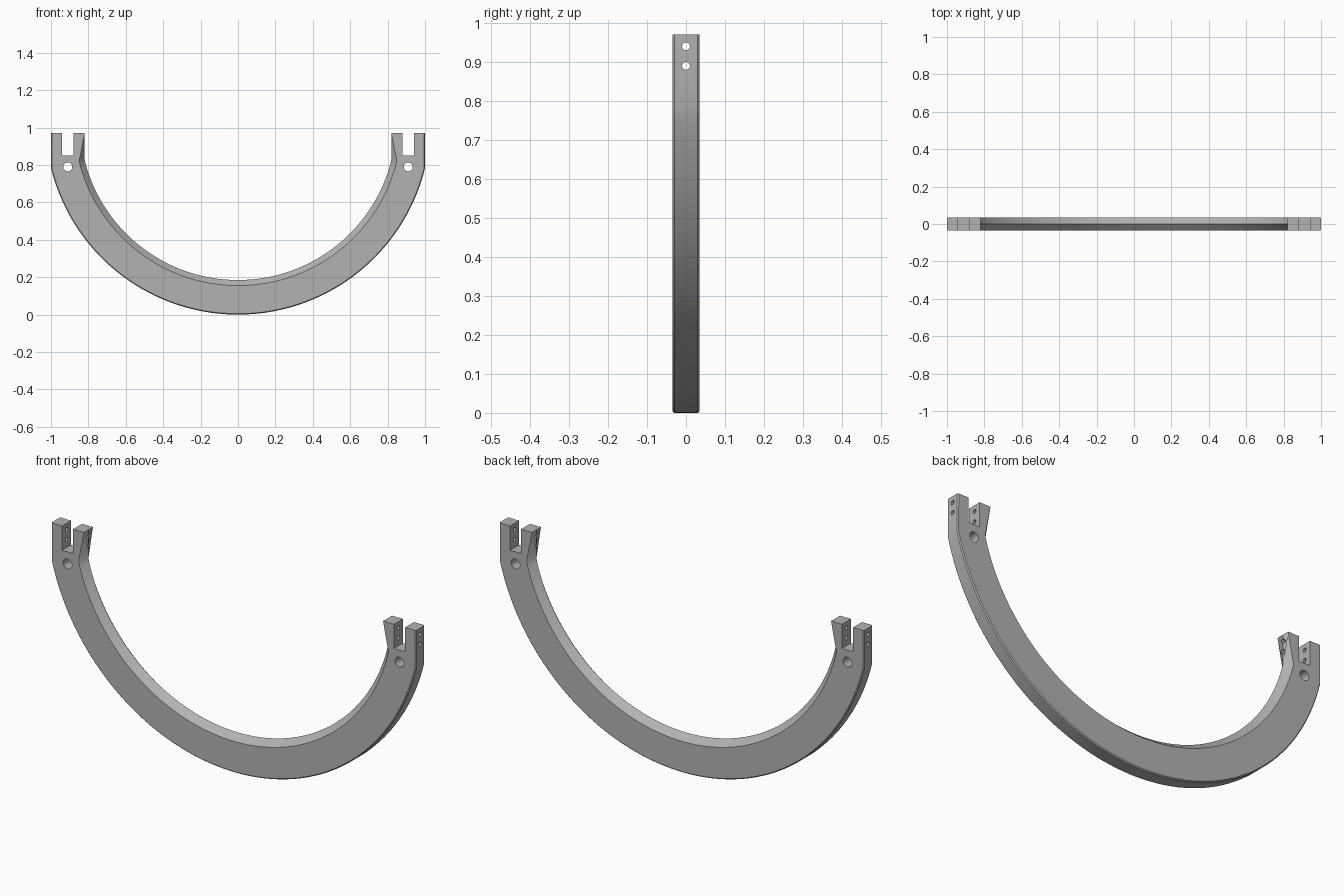
import bpy, bmesh, math
from mathutils import Matrix

if "Cube" in bpy.data.objects:
    bpy.data.objects.remove(bpy.data.objects["Cube"])

grey = bpy.data.materials.new("plain grey")
grey.diffuse_color = (0.45, 0.45, 0.45, 1)
grey.use_nodes = True
grey.node_tree.nodes["Principled BSDF"].inputs["Base Color"].default_value = grey.diffuse_color

CZ = 1.03                          # arc centre height
R_OUT, R_FACE, R_RIDGE = 1.03, 0.875, 0.845
HALF, CH, TOP = 0.035, 0.005, 0.97
END = math.acos(1 / R_OUT)         # arc stops this far below horizontal
SEGS = 96


def section(place, outer, face, ridge):
    """Cross-section: chamfered outside, ridged inside."""
    pts = [(face, -HALF), (ridge, 0), (face, HALF), (outer - CH, HALF),
           (outer, HALF - CH), (outer, CH - HALF), (outer - CH, -HALF)]
    return [place(r, y) for r, y in pts]


# Curved yoke: straight end, arc, straight end
rings = [section(lambda r, y: (-r, y, TOP), 1, 0.82, 0.82)]
for i in range(SEGS + 1):
    a = math.pi + END + (math.pi - 2 * END) * i / SEGS
    rings.append(section(lambda r, y: (r * math.cos(a), y, CZ + r * math.sin(a)),
                         R_OUT, R_FACE, R_RIDGE))
rings.append(section(lambda r, y: (r, y, TOP), 1, 0.82, 0.82))

bm = bmesh.new()
loops = [[bm.verts.new(p) for p in ring] for ring in rings]
for a, b in zip(loops, loops[1:]):
    for j in range(len(a)):
        k = (j + 1) % len(a)
        bm.faces.new((a[j], a[k], b[k], b[j]))
bm.faces.new(loops[0])
bm.faces.new(loops[-1])
bmesh.ops.recalc_face_normals(bm, faces=bm.faces)
mesh = bpy.data.meshes.new("curved_yoke")
bm.to_mesh(mesh)
bm.free()
mesh.materials.append(grey)
yoke = bpy.data.objects.new("curved_yoke", mesh)
bpy.context.collection.objects.link(yoke)

# Cutter: fork slots, cross holes and pivot holes at both ends
cut = bmesh.new()


def hole(loc, radius, length, axis):
    m = Matrix.Translation(loc) @ Matrix.Rotation(math.pi / 2, 4, axis)
    bmesh.ops.create_cone(cut, cap_ends=True, segments=32, radius1=radius,
                          radius2=radius, depth=length, matrix=m)


def cut_with(name):
    """Subtract the collected cutter shapes from the yoke."""
    me = bpy.data.meshes.new(name)
    cut.to_mesh(me)
    cut.clear()
    me.materials.append(grey)
    ob = bpy.data.objects.new(name, me)
    ob.hide_render = True
    bpy.context.collection.objects.link(ob)
    mod = yoke.modifiers.new(name, 'BOOLEAN')
    mod.operation, mod.solver, mod.object = 'DIFFERENCE', 'EXACT', ob
    bpy.context.view_layer.objects.active = yoke
    bpy.ops.object.modifier_apply(modifier=name)
    bpy.data.objects.remove(ob)


for s in (-1, 1):
    bmesh.ops.create_cube(cut, size=1, matrix=Matrix.Translation((s * 0.91, 0, 0.95))
                          @ Matrix.Diagonal((0.06, 0.2, 0.2, 1)))
    hole((s * 0.91, 0, 0.79), 0.024, 0.2, 'X')
cut_with("slot_cutter")
for s in (-1, 1):
    for z in (0.89, 0.94):
        hole((s * 0.91, 0, z), 0.01, 0.3, 'Y')
cut_with("pin_cutter")
cut.free()

yoke.select_set(True)
bpy.context.view_layer.objects.active = yoke
bpy.ops.object.shade_smooth_by_angle(angle=math.radians(30))
